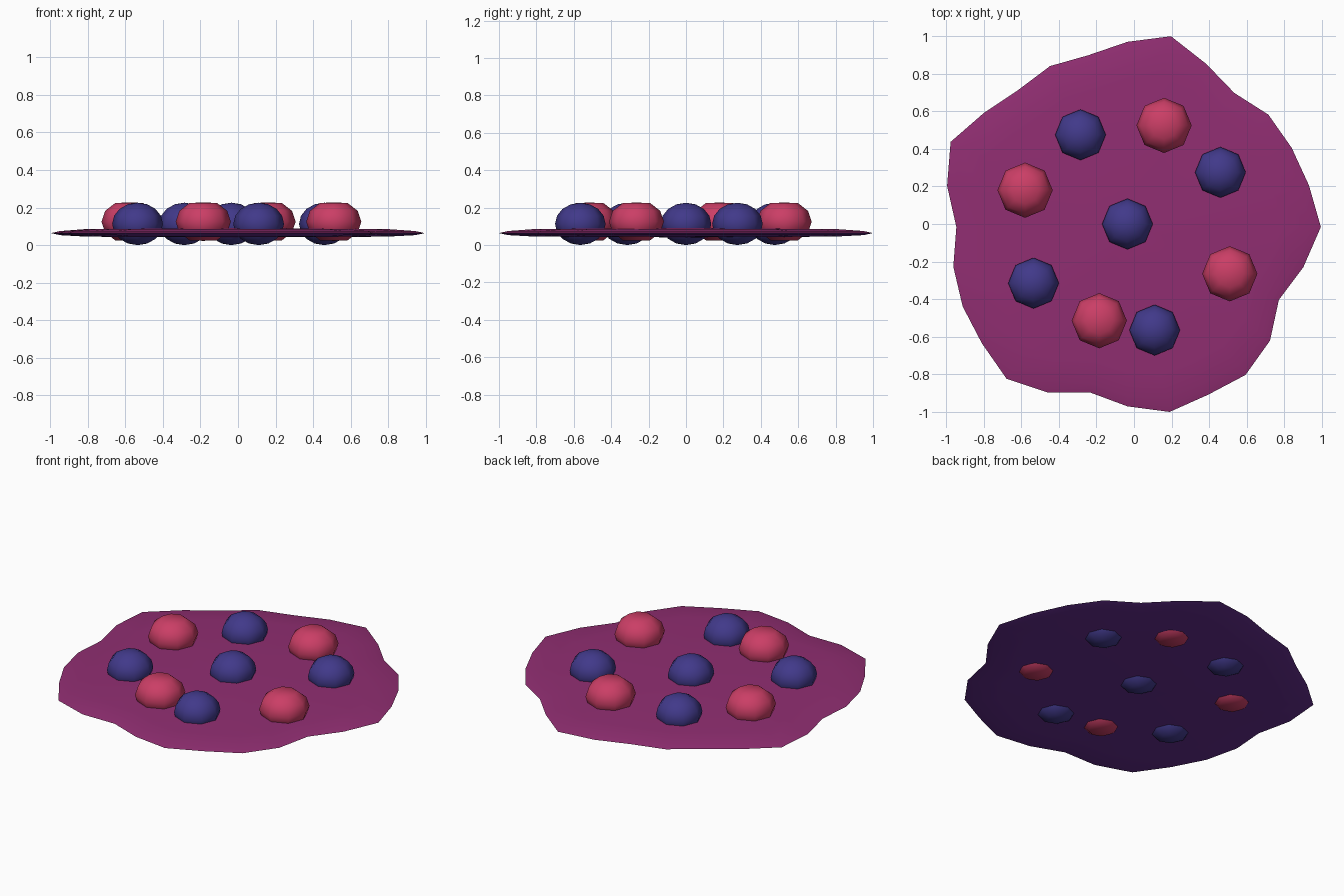
import bpy, bmesh, math

old = bpy.data.objects.get("Cube")
if old:
    bpy.data.objects.remove(old)


def material(name, rgb):
    lin = [((c / 255 + 0.055) / 1.055) ** 2.4 for c in rgb] + [1]
    m = bpy.data.materials.new(name)
    m.use_nodes = True
    m.diffuse_color = lin
    m.node_tree.nodes["Principled BSDF"].inputs["Base Color"].default_value = lin
    return m


plum = material("plum", (145, 46, 114))
violet = material("deep violet", (100, 45, 142))
rose = material("rose", (203, 62, 102))
indigo = material("indigo", (65, 57, 138))


def finish(bm, name, mat):
    mesh = bpy.data.meshes.new(name)
    bmesh.ops.recalc_face_normals(bm, faces=bm.faces)
    for f in bm.faces:
        f.smooth = True
    bm.to_mesh(mesh)
    bm.free()
    mesh.materials.append(mat)
    obj = bpy.data.objects.new(name, mesh)
    bpy.context.collection.objects.link(obj)
    return obj


# Irregular thin disc: rim radii at even angles, lofted towards the middle
RIM = [1.03, .992, .971, .96, .913, .965, 1.042, .986, .938, .951, .933, .976,
       1.045, .985, .911, .951, .974, .992, 1.033, .978, .903, .955, 1.01, .991,
       1.008, .971, .895, .961]
CX, CY, RIM_Z = -0.035, -0.016, 0.064


def disc_half(name, rings, mid_z, mat):
    bm = bmesh.new()
    n = len(RIM)

    def ring(scale, z):
        return [bm.verts.new((CX + r * scale * math.cos(math.tau * i / n),
                              CY + r * scale * math.sin(math.tau * i / n), z))
                for i, r in enumerate(RIM)]

    loops = [ring(s, z) for s, z in rings]
    for a, b in zip(loops, loops[1:]):
        for i in range(n):
            j = (i + 1) % n
            bm.faces.new((a[i], a[j], b[j], b[i]))
    middle = bm.verts.new((CX, CY, mid_z))
    last = loops[-1]
    for i in range(n):
        bm.faces.new((last[i], last[(i + 1) % n], middle))
    # Make each open shell face away from the disc's inside
    obj = finish(bm, name, mat)
    if (obj.data.polygons[-1].normal.z > 0) != (mid_z > RIM_Z):
        obj.data.flip_normals()


disc_half("disc_top", [(1, RIM_Z), (.95, .075), (.8, .086)], .092, plum)
disc_half("disc_underside", [(1, RIM_Z), (.95, .053), (.8, .045)], .041, violet)


# Squashed low-poly balls set through the disc
def ball(name, x, y, rings, radius, z, half, limit, mat):
    bm = bmesh.new()
    bmesh.ops.create_uvsphere(bm, u_segments=8, v_segments=rings, radius=1)
    for v in bm.verts:
        h = max(-limit, min(limit, v.co.z * half))
        v.co = (x + v.co.x * radius, y + v.co.y * radius, z + h)
    finish(bm, name, mat)


for k, (x, y) in enumerate([(-.285, .475), (.46, .275), (-.035, 0), (-.535, -.315), (.11, -.565)]):
    ball(f"blue_ball_{k + 1}", x, y, 8, .135, .113, .113, .113, indigo)

for k, (x, y) in enumerate([(.16, .525), (-.58, .18), (.51, -.265), (-.185, -.515)]):
    ball(f"red_ball_{k + 1}", x, y, 6, .147, .125, .115, .102, rose)
